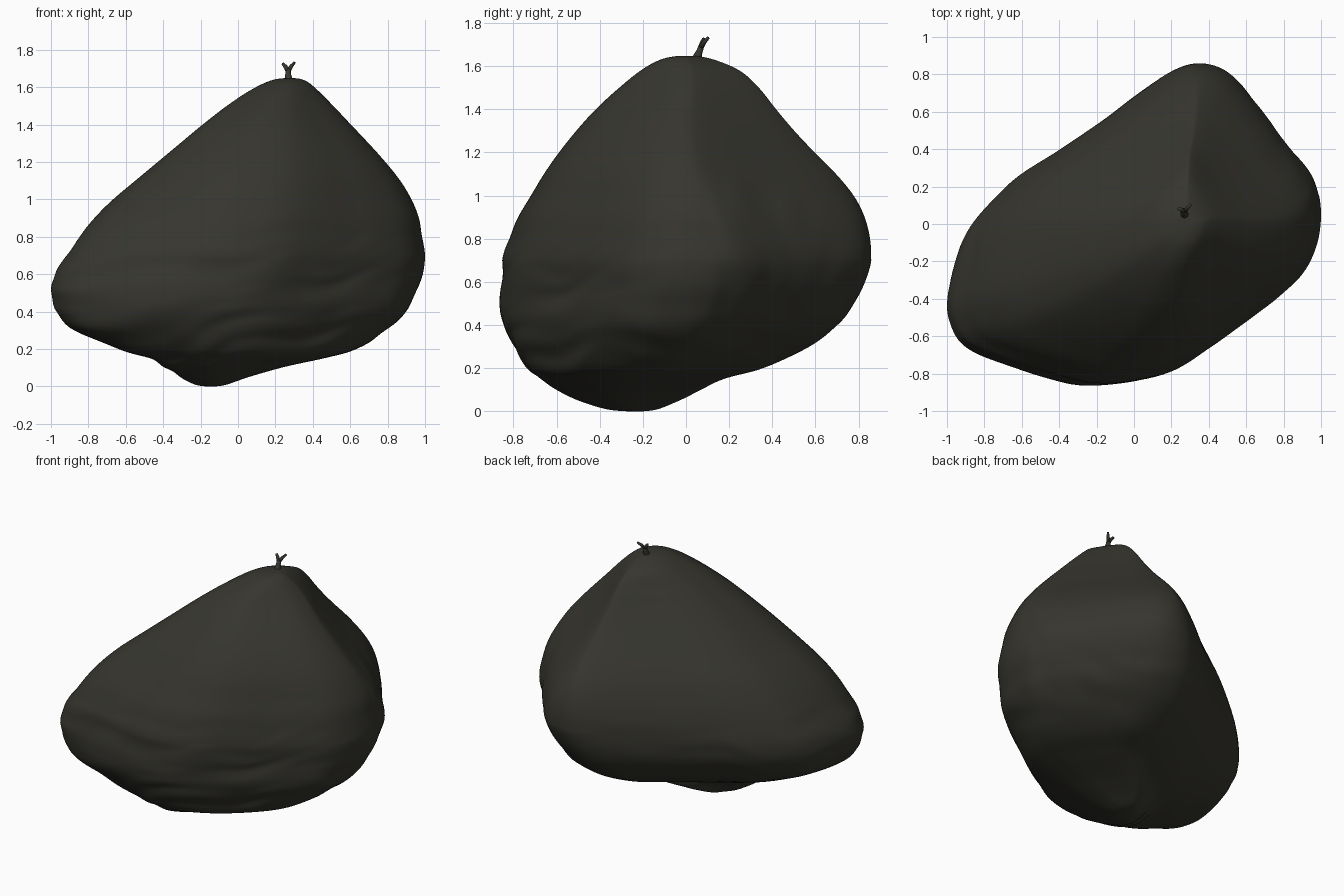
import bpy, bmesh, math
from mathutils import Vector, noise

if "Cube" in bpy.data.objects:
    bpy.data.objects.remove(bpy.data.objects["Cube"])

# One dark olive-grey colour for everything
mat = bpy.data.materials.new("dark olive stone")
mat.diffuse_color = (0.037, 0.036, 0.028, 1)
mat.use_nodes = True
mat.node_tree.nodes["Principled BSDF"].inputs["Base Color"].default_value = mat.diffuse_color

# Height, then left, right, front and back limits of the boulder
ROWS = [
    (0.00, -0.17, -0.12, -0.27, -0.20),
    (0.01, -0.23, -0.06, -0.37, -0.13),
    (0.05, -0.31, 0.06, -0.50, -0.03),
    (0.10, -0.38, 0.25, -0.60, 0.07),
    (0.15, -0.47, 0.48, -0.67, 0.18),
    (0.20, -0.65, 0.65, -0.73, 0.36),
    (0.30, -0.88, 0.79, -0.80, 0.57),
    (0.40, -0.97, 0.90, -0.85, 0.70),
    (0.50, -1.00, 0.95, -0.86, 0.78),
    (0.60, -0.98, 0.99, -0.855, 0.83),
    (0.70, -0.92, 1.00, -0.85, 0.86),
    (0.80, -0.85, 0.985, -0.82, 0.855),
    (0.90, -0.77, 0.97, -0.78, 0.83),
    (1.00, -0.67, 0.93, -0.72, 0.78),
    (1.10, -0.55, 0.87, -0.66, 0.70),
    (1.20, -0.43, 0.79, -0.59, 0.60),
    (1.30, -0.31, 0.70, -0.51, 0.505),
    (1.40, -0.19, 0.605, -0.42, 0.42),
    (1.50, -0.06, 0.51, -0.31, 0.34),
    (1.58, 0.06, 0.43, -0.21, 0.25),
    (1.63, 0.16, 0.37, -0.12, 0.13),
    (1.648, 0.23, 0.32, -0.04, 0.05),
]

# Plan outline, counter-clockwise
PLAN = [(1.00, 0.06), (0.98, 0.18), (0.90, 0.31), (0.79, 0.45), (0.68, 0.59),
        (0.57, 0.73), (0.45, 0.83), (0.31, 0.86), (0.17, 0.82), (0.00, 0.71),
        (-0.20, 0.56), (-0.42, 0.41), (-0.66, 0.25), (-0.86, 0.04), (-0.95, -0.15),
        (-1.00, -0.38), (-0.98, -0.52), (-0.90, -0.64), (-0.70, -0.74), (-0.45, -0.82),
        (-0.25, -0.86), (0.00, -0.84), (0.20, -0.78), (0.40, -0.66), (0.58, -0.53),
        (0.75, -0.41), (0.90, -0.27), (0.98, -0.11)]


def smooth(points, steps, closed):
    """Catmull-Rom resampling of a list of equal-length tuples."""
    n, out = len(points), []
    for i in range(n if closed else n - 1):
        q = [points[k % n] if closed else points[min(max(k, 0), n - 1)]
             for k in range(i - 1, i + 3)]
        for s in range(steps):
            t = s / steps
            out.append(tuple(0.5 * (2 * b + (c - a) * t + (2 * a - 5 * b + 4 * c - d) * t * t
                                    + (3 * b - a - 3 * c + d) * t ** 3)
                             for a, b, c, d in zip(*q)))
    if not closed:
        out.append(points[-1])
    return out


def step(a, b, v):
    t = min(max((v - a) / (b - a), 0), 1)
    return t * t * (3 - 2 * t)


def wrinkle(p):
    """Long folds round the lower half, upright furrows on the right flank."""
    bend = 0.12 * noise.noise(p * 2.2)
    folds = noise.noise(Vector((p.x * 2.2, p.y * 2.2, (p.z - 0.15 * p.x + bend) * 11)))
    furrows = noise.noise(Vector((p.x * 3 + 7, (p.y + bend) * 9, p.z * 2)))
    low = 1 - step(0.55, 0.95, p.z)
    front = 1 - step(-0.35, 0.15, p.y)
    flank = step(0.45, 0.8, p.x) * step(0.0, 0.2, p.y) * (1 - step(0.9, 1.2, p.z))
    return (0.015 * folds * low * (0.35 + 0.65 * front)
            + 0.014 * furrows * flank) * step(0.0, 0.15, p.z)


def finish(bm, name):
    bmesh.ops.recalc_face_normals(bm, faces=bm.faces)
    me = bpy.data.meshes.new(name)
    bm.to_mesh(me)
    bm.free()
    me.materials.append(mat)
    me.shade_smooth()
    ob = bpy.data.objects.new(name, me)
    bpy.context.collection.objects.link(ob)
    return ob


def loft(bm, rings):
    vs = [[bm.verts.new(p) for p in r] for r in rings]
    n = len(vs[0])
    for a, b in zip(vs, vs[1:]):
        for i in range(n):
            bm.faces.new((a[i], a[(i + 1) % n], b[(i + 1) % n], b[i]))
    # close both ends with a fan
    for ring in (vs[0], vs[-1]):
        c = bm.verts.new(sum((v.co for v in ring), Vector()) / n)
        for i in range(n):
            bm.faces.new((ring[i], ring[(i + 1) % n], c))


# Boulder: the plan outline stretched to the limits at every height,
# with its back right end cut flatter towards the summit
outline = [Vector((x, y / 0.86)) for x, y in smooth(PLAN, 6, True)]
CUT = Vector((0.78, 0.62))
rings = []
for z, xl, xr, yf, yb in smooth(ROWS, 6, False):
    k = step(0.7, 1.2, z)
    rounding = 0.15 * step(0.9, 1.3, z) + 0.5 * step(1.5, 1.65, z)
    ring = []
    for p in outline:
        q = p.lerp(p.normalized(), rounding)
        over = q.dot(CUT) - 0.80
        if over > 0:
            q -= CUT * over * 0.8 * k
        ring.append(q)
    x0, x1 = min(q.x for q in ring), max(q.x for q in ring)
    y0, y1 = min(q.y for q in ring), max(q.y for q in ring)
    rings.append([Vector((xl + (q.x - x0) / (x1 - x0) * (xr - xl),
                          yf + (q.y - y0) / (y1 - y0) * (yb - yf), max(z, 0))) for q in ring])
bm = bmesh.new()
loft(bm, rings)
# soften the creases, then press in the wrinkles
for _ in range(6):
    bmesh.ops.smooth_vert(bm, verts=[v for v in bm.verts if v.co.z > 0.7], factor=0.5,
                          use_axis_x=True, use_axis_y=True, use_axis_z=False)
bmesh.ops.recalc_face_normals(bm, faces=bm.faces)
bm.normal_update()
moves = [(v, v.normal * wrinkle(v.co)) for v in bm.verts]
for v, d in moves:
    v.co += d
finish(bm, "boulder")


# Forked twig on the summit
def twig(name, path, radii):
    path = [Vector(p) for p in path]
    rings = []
    for i, p in enumerate(path):
        d = (path[min(i + 1, len(path) - 1)] - path[max(i - 1, 0)]).normalized()
        a = d.cross(Vector((0, 1, 0))).normalized()
        b = d.cross(a)
        rings.append([p + radii[i] * (a * math.cos(k * math.tau / 10) + b * math.sin(k * math.tau / 10))
                      for k in range(10)])
    bm = bmesh.new()
    loft(bm, rings)
    finish(bm, name)


twig("twig_stem", [(0.27, 0.045, 1.615), (0.27, 0.053, 1.645), (0.268, 0.063, 1.67), (0.268, 0.072, 1.695)],
     [0.03, 0.021, 0.015, 0.014])
twig("twig_left_branch", [(0.268, 0.068, 1.685), (0.255, 0.075, 1.708), (0.239, 0.083, 1.727)],
     [0.013, 0.011, 0.008])
twig("twig_right_branch", [(0.268, 0.068, 1.685), (0.285, 0.085, 1.712), (0.302, 0.103, 1.732)],
     [0.013, 0.010, 0.007])
